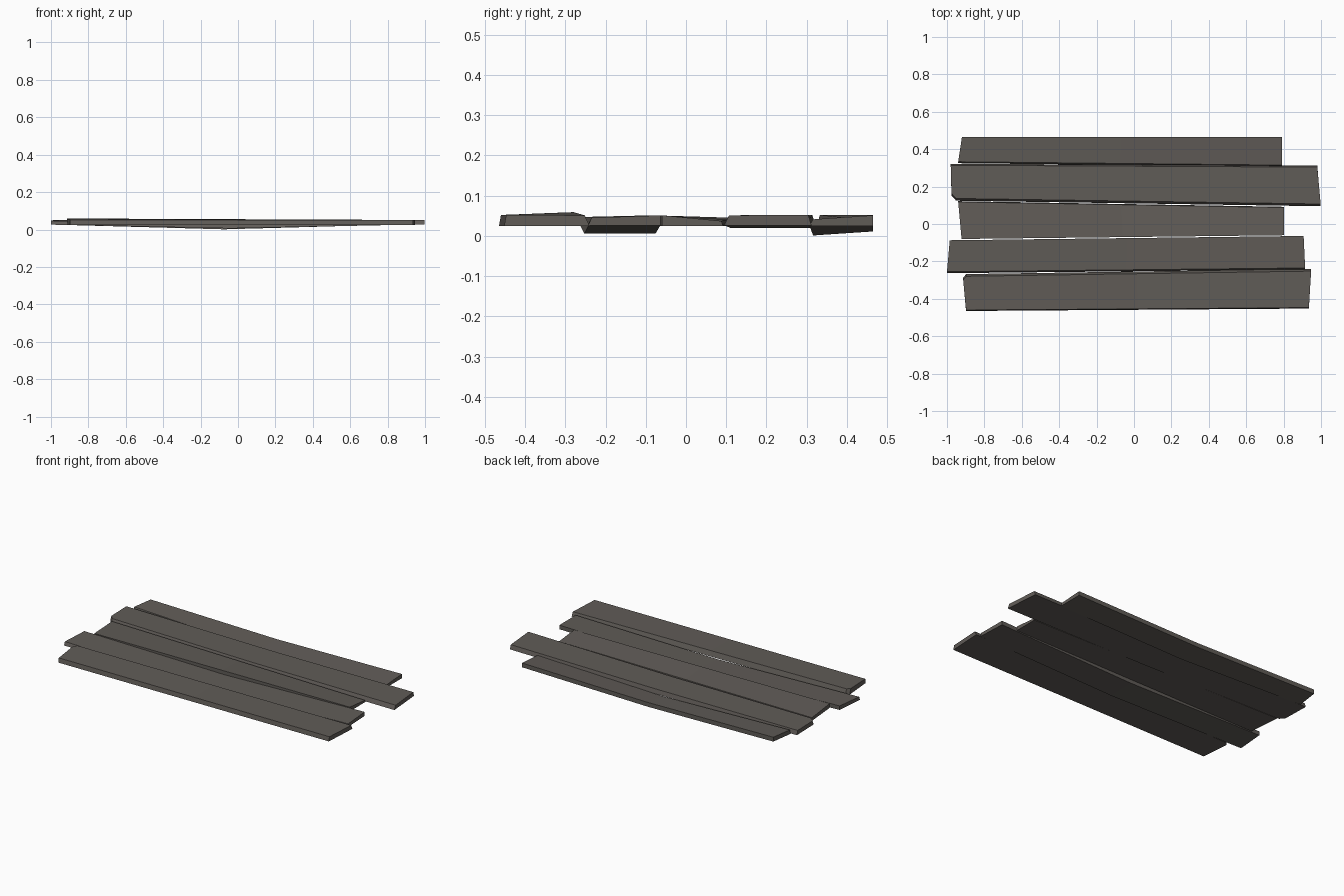
import bpy, bmesh

if "Cube" in bpy.data.objects:
    bpy.data.objects.remove(bpy.data.objects["Cube"])

wood = bpy.data.materials.new("dark_weathered_wood")
wood.diffuse_color = (0.118, 0.107, 0.096, 1)
wood.use_nodes = True
wood.node_tree.nodes["Principled BSDF"].inputs["Base Color"].default_value = wood.diffuse_color


def plank(name, corners, bottom, sag, inset, chip=None):
    """corners: front-left, front-right, back-right, back-left as (x, y, top z).
    sag: drop of the middle at (front, back). inset: top edge inset (front, back).
    chip: (corner, size) of a cut-off corner at the left end."""
    fl, fr, br, bl = corners
    bm = bmesh.new()
    rings = []
    for t in (0.0, 0.5, 1.0):
        f = [a + (b - a) * t for a, b in zip(fl, fr)]
        b = [a + (c - a) * t for a, c in zip(bl, br)]
        df, db = (sag if t == 0.5 else (0, 0))
        rings.append([bm.verts.new(p) for p in (
            (f[0], f[1], bottom - df),
            (f[0], f[1] + inset[0], f[2] - df),
            (b[0], b[1] - inset[1], b[2] - db),
            (b[0], b[1], bottom - db))])
    for r, s in zip(rings, rings[1:]):
        for i in range(4):
            j = (i + 1) % 4
            bm.faces.new((r[i], r[j], s[j], s[i]))
    bm.faces.new(rings[0])
    bm.faces.new(rings[2])
    # chipped corner
    if chip:
        pair = (0, 1) if chip[0] == "front" else (2, 3)
        edge = bm.edges.get([rings[0][i] for i in pair])
        bmesh.ops.bevel(bm, geom=[edge], offset=chip[1], segments=1, affect='EDGES')
    bmesh.ops.recalc_face_normals(bm, faces=bm.faces)
    me = bpy.data.meshes.new(name)
    bm.to_mesh(me)
    bm.free()
    me.materials.append(wood)
    bpy.context.collection.objects.link(bpy.data.objects.new(name, me))


# five sagging boards, back to front
plank("plank_back",
      [(-0.94, 0.325, 0.052), (0.79, 0.307, 0.041), (0.79, 0.465, 0.051), (-0.92, 0.465, 0.052)],
      0.025, (0.024, 0.014), (0.008, 0.0))
plank("plank_back_middle",
      [(-0.975, 0.125, 0.052), (0.998, 0.095, 0.051), (0.98, 0.312, 0.052), (-0.98, 0.322, 0.052)],
      0.026, (0.006, 0.006), (0.012, 0.008), ("front", 0.024))
plank("plank_centre",
      [(-0.922, -0.08, 0.051), (0.803, -0.06, 0.051), (0.803, 0.092, 0.037), (-0.94, 0.122, 0.045)],
      0.025, (0.0, 0.0), (0.0, 0.004))
plank("plank_front_middle",
      [(-1.0, -0.263, 0.047), (0.915, -0.243, 0.045), (0.907, -0.064, 0.051), (-0.985, -0.087, 0.051)],
      0.026, (0.02, 0.02), (0.008, 0.0))
plank("plank_front",
      [(-0.898, -0.465, 0.052), (0.935, -0.452, 0.052), (0.947, -0.24, 0.051), (-0.915, -0.268, 0.059)],
      0.025, (0.0, 0.0), (0.005, 0.012), ("back", 0.018))
